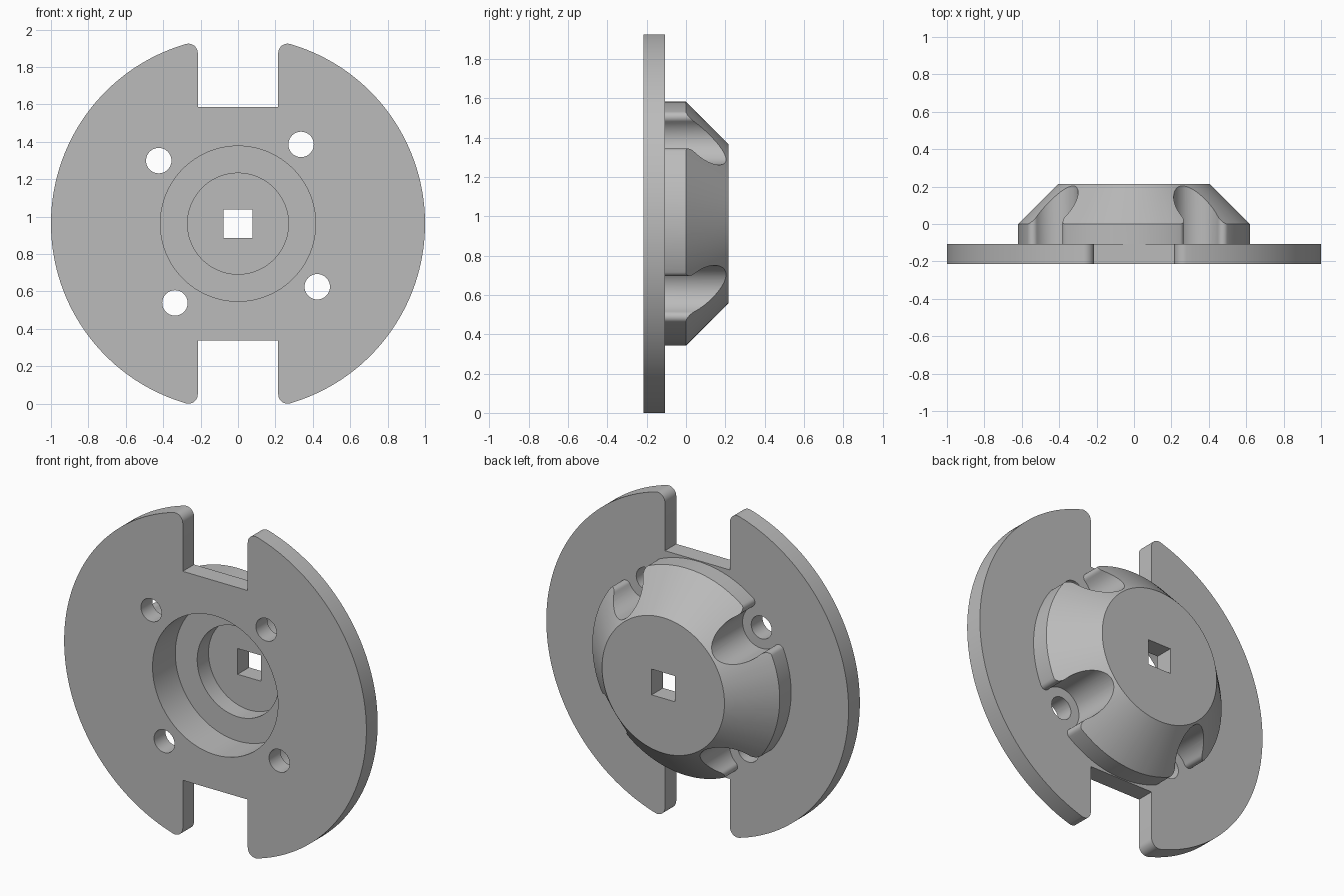
import bpy, bmesh
from math import sin, cos, pi, sqrt, acos, atan2, radians

if "Cube" in bpy.data.objects:
    bpy.data.objects.remove(bpy.data.objects["Cube"])

# Main dimensions
DISC_R, SLOT_X, SLOT_Z, TIP_R = 1.0, 0.215, 0.625, 0.05
HUB_R, HOLE_DIST, SCALLOP_R, LIP_R = 0.62, 0.5415, 0.125, 0.03
FRONT, PLATE_BACK, HUB_BACK = -0.215, -0.108, 0.215
HOLE_ANGLE = radians(51.5)
tip_x = SLOT_X + TIP_R
tip_z = sqrt((DISC_R - TIP_R) ** 2 - tip_x ** 2)
CENTRE = tip_z + TIP_R


def arc(x, z, r, a0, a1, n):
    return [(x + r * cos(a0 + (a1 - a0) * i / n),
             z + r * sin(a0 + (a1 - a0) * i / n)) for i in range(n + 1)]


def circle(r, n=128, x=0, z=0):
    return arc(x, z, r, 0, 2 * pi, n)[:-1]


def loft(name, rings):
    """Solid through (y, outline) rings, capped at both ends."""
    bm = bmesh.new()
    loops = [[bm.verts.new((x, y, z + CENTRE)) for x, z in pts] for y, pts in rings]
    for a, b in zip(loops, loops[1:]):
        for i in range(len(a)):
            j = (i + 1) % len(a)
            bm.faces.new((a[i], a[j], b[j], b[i]))
    bm.faces.new(loops[0])
    bm.faces.new(loops[-1])
    bmesh.ops.recalc_face_normals(bm, faces=bm.faces)
    mesh = bpy.data.meshes.new(name)
    bm.to_mesh(mesh)
    bm.free()
    obj = bpy.data.objects.new(name, mesh)
    bpy.context.collection.objects.link(obj)
    return obj


def combine(obj, tool, operation):
    """Apply a boolean and discard the tool."""
    mod = obj.modifiers.new(operation, 'BOOLEAN')
    mod.operation, mod.solver, mod.object = operation, 'EXACT', tool
    graph = bpy.context.evaluated_depsgraph_get()
    mesh = bpy.data.meshes.new_from_object(obj.evaluated_get(graph))
    obj.modifiers.clear()
    obj.data = mesh
    bpy.data.objects.remove(tool)


# Slotted disc: one quarter of the outline, mirrored twice
tip_angle = atan2(tip_z, tip_x)
quarter = arc(0, 0, DISC_R, 0, tip_angle, 40)
quarter += arc(tip_x, tip_z, TIP_R, tip_angle, pi, 10)[1:]
quarter.append((SLOT_X, SLOT_Z))
upper = quarter + [(-x, z) for x, z in reversed(quarter)]
outline = upper + [(x, -z) for x, z in reversed(upper[1:-1])]
flange = loft("slotted_flange", [(FRONT, outline), (PLATE_BACK, outline)])

# Hub outline: four scallops with rounded lips
lip_d = HUB_R - LIP_R
spread = acos((lip_d ** 2 + HOLE_DIST ** 2 - (SCALLOP_R + LIP_R) ** 2)
              / (2 * lip_d * HOLE_DIST))
lx, lz = lip_d * cos(spread), -lip_d * sin(spread)
inward = atan2(-lz, HOLE_DIST - lx)
half = arc(0, 0, HUB_R, -pi / 4, -spread, 16)[1:]
half += arc(lx, lz, LIP_R, -spread, inward, 10)[1:]
half += arc(HOLE_DIST, 0, SCALLOP_R, inward - pi, -pi, 16)[1:]
sector = half + [(x, -z) for x, z in reversed(half[:-1])]
hub_outline = []
for k in range(4):
    a = HOLE_ANGLE + k * pi / 2
    hub_outline += [(x * cos(a) - z * sin(a), x * sin(a) + z * cos(a))
                    for x, z in sector]
hub = loft("hub", [(PLATE_BACK - 0.04, hub_outline), (HUB_BACK + 0.05, hub_outline)])

# Conical envelope chamfers the hub
envelope = loft("envelope", [(y, circle(HUB_R - y, 160)) for y in (-0.2, HUB_BACK)])
combine(hub, envelope, 'INTERSECT')
combine(flange, hub, 'UNION')

# Stepped front recess
wide, narrow = circle(0.415), circle(0.27)
combine(flange, loft("wide_recess", [(-0.3, wide), (0, wide)]), 'DIFFERENCE')
combine(flange, loft("narrow_recess", [(-0.1, narrow), (0.107, narrow)]), 'DIFFERENCE')

# Square drive hole
s = 0.077
square = [(-s, -s), (s, -s), (s, s), (-s, s)]
combine(flange, loft("drive_hole", [(0, square), (0.3, square)]), 'DIFFERENCE')

# Four bolt holes
for k in range(4):
    a = HOLE_ANGLE + k * pi / 2
    bolt = circle(0.068, 40, HOLE_DIST * cos(a), HOLE_DIST * sin(a))
    combine(flange, loft("bolt_hole", [(-0.3, bolt), (-0.05, bolt)]), 'DIFFERENCE')

# Plain grey finish
grey = bpy.data.materials.new("grey")
grey.use_nodes = True
grey.diffuse_color = (0.5, 0.5, 0.5, 1)
grey.node_tree.nodes["Principled BSDF"].inputs["Base Color"].default_value = (0.5, 0.5, 0.5, 1)
flange.data.materials.clear()
flange.data.materials.append(grey)
for poly in flange.data.polygons:
    poly.material_index = 0

bpy.ops.object.select_all(action='DESELECT')
flange.select_set(True)
bpy.context.view_layer.objects.active = flange
bpy.ops.object.shade_smooth_by_angle(angle=radians(30))
